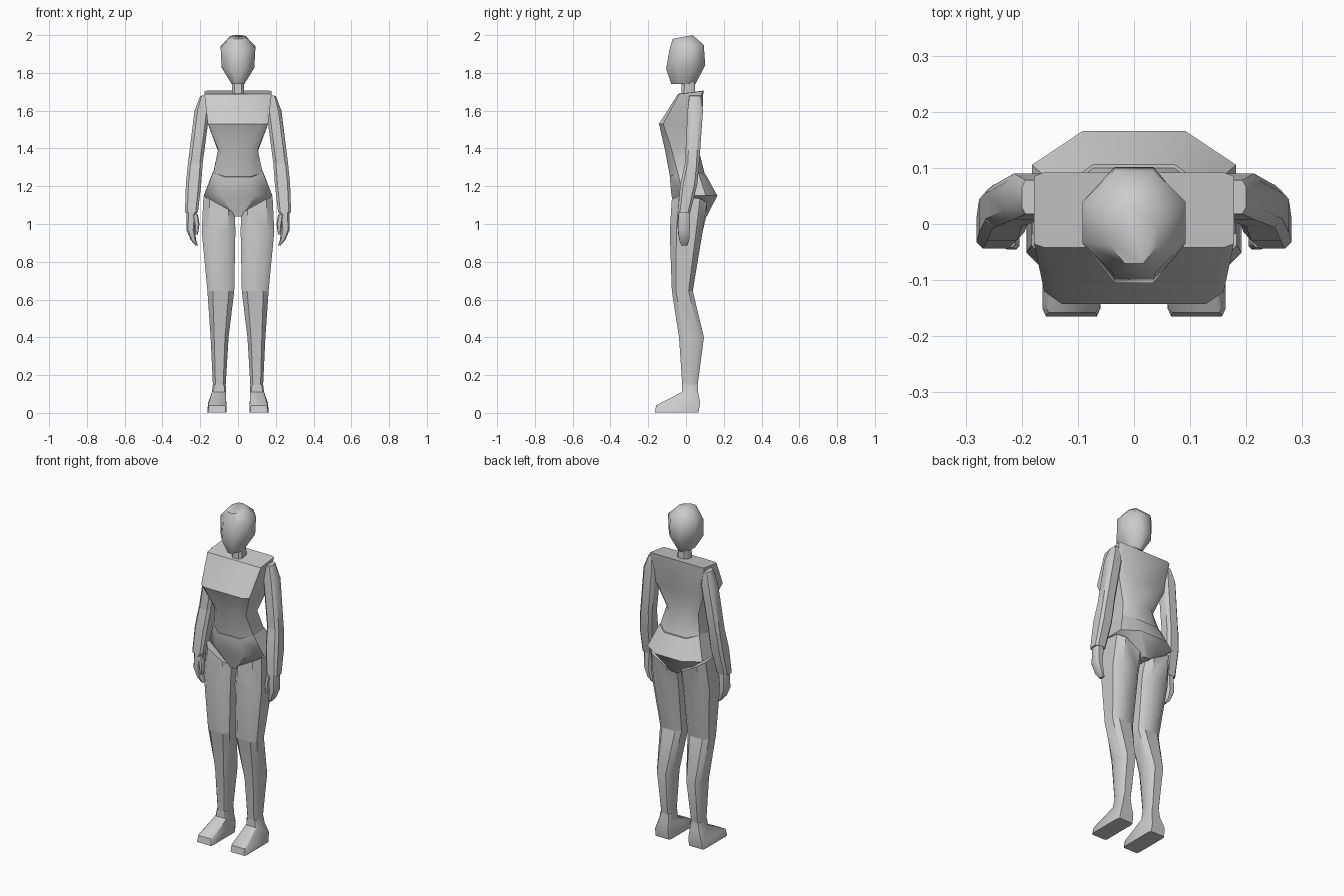
import bpy, bmesh
from math import radians


def loft(name, rings, chamfer=0.4, centred=False, mirror=False, angle=42):
    """Skin eight-sided sections. Ring: x0, x1, y0, y1, z, slope along x, slope along y, (chamfer).
    Centred parts slope with the distance from x = 0."""
    bm = bmesh.new()
    loops = []
    for r in rings:
        x0, x1, y0, y1, z, sx, sy = r[:7]
        k = 1 - (r[7] if len(r) > 7 else chamfer)
        cx, cy, rx, ry = (x0 + x1) / 2, (y0 + y1) / 2, (x1 - x0) / 2, (y1 - y0) / 2
        loop = []
        for u, v in ((1, -k), (1, k), (k, 1), (-k, 1), (-1, k), (-1, -k), (-k, -1), (k, -1)):
            dx, dy = u * rx, v * ry
            dz = sx * (abs(dx) if centred else dx) + sy * dy
            loop.append(bm.verts.new((cx + dx, cy + dy, z + dz)))
        loops.append(loop)
    for a, b in zip(loops, loops[1:]):
        for i in range(8):
            j = (i + 1) % 8
            bm.faces.new((a[i], a[j], b[j], b[i]))
    bm.faces.new(loops[0])
    bm.faces.new(loops[-1])
    bmesh.ops.recalc_face_normals(bm, faces=bm.faces)
    mesh = bpy.data.meshes.new(name)
    bm.to_mesh(mesh)
    bm.free()
    ob = bpy.data.objects.new(name, mesh)
    bpy.context.collection.objects.link(ob)
    bpy.ops.object.select_all(action='DESELECT')
    ob.select_set(True)
    bpy.context.view_layer.objects.active = ob
    bpy.ops.object.shade_smooth_by_angle(angle=radians(angle))
    if mirror:
        ob.modifiers.new("mirror", 'MIRROR')
    return ob


def sym(w, *rest):
    return (-w, w, *rest)


# Head and neck
loft("head", [
    sym(.034, -.078, .05, 1.742, 0, 0),
    sym(.086, -.105, .102, 1.83, 0, .1),
    sym(.092, -.088, .094, 1.935, 0, .15),
    sym(.042, -.07, .035, 1.99, 0, .19)], chamfer=.6, angle=55)
loft("neck", [
    sym(.034, -.025, .05, 1.66, 0, 0),
    sym(.03, -.022, .045, 1.77, 0, 0)])

# Torso and pelvis
loft("torso", [
    sym(.13, -.085, .1, 1.235, .3, .05, .45),
    sym(.105, -.113, .07, 1.39, 0, -.1, .4),
    sym(.16, -.143, .085, 1.53, 0, 0, .2),
    sym(.178, -.042, .092, 1.712, -.09, .13, .1)], centred=True)
loft("pelvis", [
    sym(.132, -.086, .106, 1.228, .36, .05, .45),
    sym(.182, -.077, .166, 1.15, 0, 0, .5),
    sym(.03, -.045, .11, 1.04, 0, 0, .4)], centred=True)

# Legs
loft("thigh", [
    (.016, .183, -.075, .112, 1.095, .55, -.1),
    (.014, .192, -.086, .088, .96, 0, 0),
    (.02, .162, -.075, .036, .645, 0, 0)], mirror=True)
loft("shin", [
    (.02, .162, -.075, .036, .645, 0, 0),
    (.05, .145, -.037, .095, .4, 0, 0),
    (.065, .133, -.02, .062, .15, 0, 0)], mirror=True)
loft("foot", [
    (.065, .133, -.02, .062, .15, 0, 0, .25),
    (.064, .138, -.022, .064, .11, 0, 0, .2),
    (.062, .158, -.158, .075, .047, 0, .06, .12),
    (.06, .163, -.165, .066, .002, 0, 0, .12)], mirror=True)

# Arms
loft("upper_arm", [
    (.165, .2, .018, .078, 1.68, -.1, 0),
    (.15, .23, .008, .09, 1.6, 0, 0),
    (.187, .265, -.006, .07, 1.32, 0, 0)], mirror=True)
loft("forearm", [
    (.187, .265, -.006, .07, 1.32, 0, 0),
    (.195, .276, -.03, .06, 1.21, 0, 0),
    (.212, .281, -.044, .022, 1.06, 0, 0)], chamfer=.35, mirror=True)

# Hands
loft("palm", [
    (.22, .272, -.038, .02, 1.062, 0, 0),
    (.228, .274, -.042, .02, .97, 0, 0),
    (.222, .25, -.036, .017, .915, 0, 0),
    (.212, .226, -.025, .008, .887, 0, 0)], mirror=True)
loft("thumb", [
    (.212, .24, -.042, -.012, 1.05, 0, 0),
    (.204, .232, -.045, -.016, 1.0, 0, 0),
    (.212, .224, -.042, -.022, .945, 0, 0)], mirror=True)
